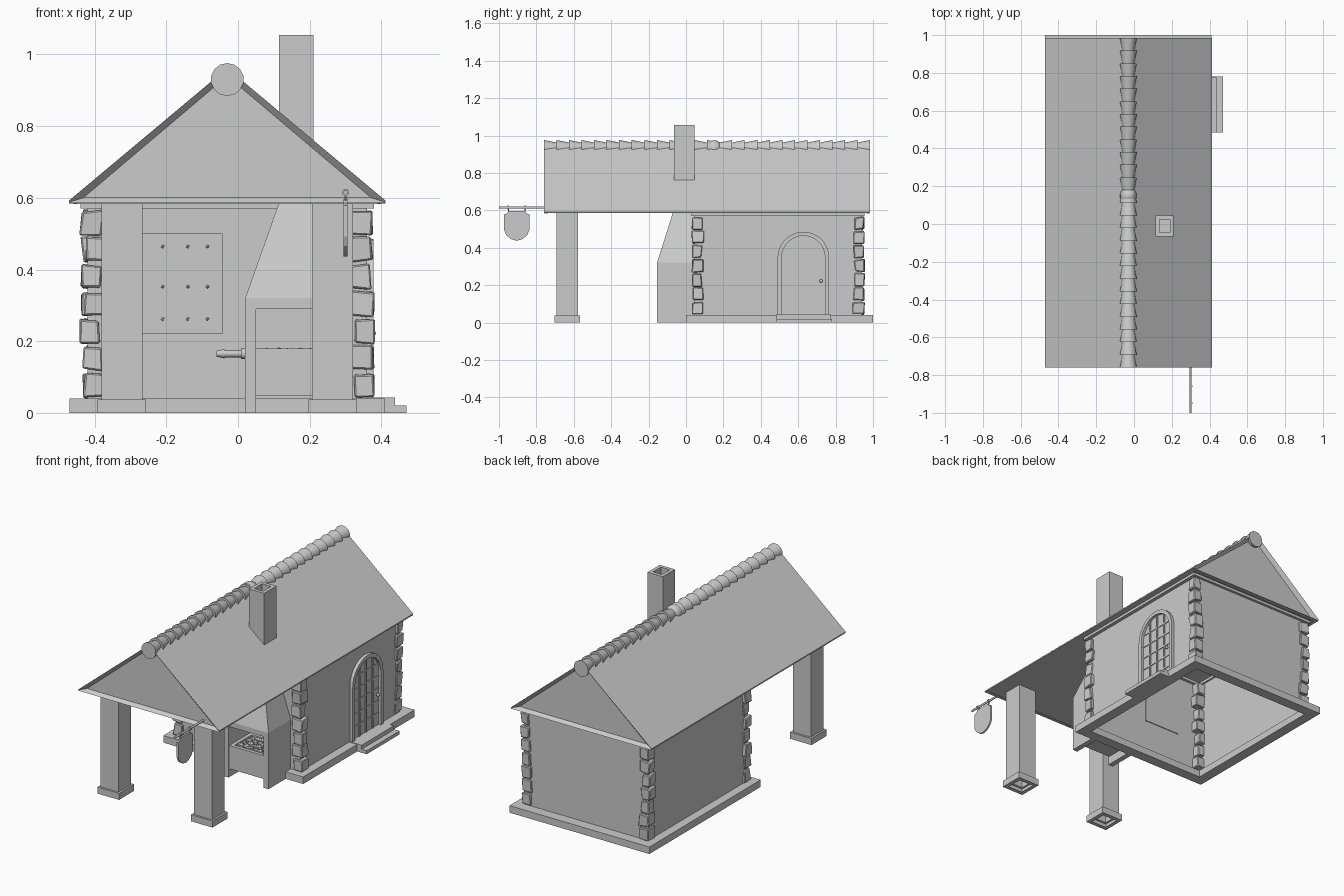
import bpy, bmesh, math, random
from mathutils import Matrix, Vector

if "Cube" in bpy.data.objects:
    bpy.data.objects.remove(bpy.data.objects["Cube"])

random.seed(4)
CX = -0.03  # centre line of the house


def finish(name, bm, smooth=False):
    bmesh.ops.recalc_face_normals(bm, faces=bm.faces)
    me = bpy.data.meshes.new(name)
    bm.to_mesh(me)
    bm.free()
    ob = bpy.data.objects.new(name, me)
    bpy.context.collection.objects.link(ob)
    if smooth:
        bpy.ops.object.select_all(action='DESELECT')
        ob.select_set(True)
        bpy.context.view_layer.objects.active = ob
        bpy.ops.object.shade_smooth_by_angle(angle=math.radians(40))
    return ob


def add_box(bm, x, y, z, jitter=0.0):
    m = Matrix.Translation(((x[0]+x[1])/2, (y[0]+y[1])/2, (z[0]+z[1])/2)) @ \
        Matrix.Diagonal((x[1]-x[0], y[1]-y[0], z[1]-z[0], 1))
    vs = bmesh.ops.create_cube(bm, size=1, matrix=m)['verts']
    for v in vs:
        v.co += Vector([random.uniform(-jitter, jitter) for _ in range(3)])
    return vs


def box(name, x, y, z):
    bm = bmesh.new()
    add_box(bm, x, y, z)
    return finish(name, bm)


def loft(bm, loops, closed=False, cap=False):
    # bridge successive loops of points with quads
    rings = [[bm.verts.new(p) for p in lp] for lp in loops]
    n = len(rings[0])
    pairs = list(zip(rings, rings[1:])) + ([(rings[-1], rings[0])] if closed else [])
    for a, b in pairs:
        for i in range(n):
            j = (i+1) % n
            bm.faces.new((a[i], a[j], b[j], b[i]))
    if cap:
        bm.faces.new(rings[0])
        bm.faces.new(rings[-1])


def rect(x, y, z, d=0.0):
    return [(x[0]+d, y[0]+d, z), (x[1]-d, y[0]+d, z), (x[1]-d, y[1]-d, z), (x[0]+d, y[1]-d, z)]


def add_rod(bm, a, b, r1, r2=None, seg=10):
    a, b = Vector(a), Vector(b)
    rot = (b-a).to_track_quat('Z', 'Y').to_matrix().to_4x4()
    bmesh.ops.create_cone(bm, cap_ends=True, segments=seg, radius1=r1,
                          radius2=r1 if r2 is None else r2, depth=(b-a).length,
                          matrix=Matrix.Translation((a+b)/2) @ rot)


# roof prism with recessed gable panels
bm = bmesh.new()
prof = [(CX-0.442, 0.585), (CX+0.442, 0.585), (CX+0.442, 0.592), (CX, 0.962), (CX-0.442, 0.592)]
loft(bm, [[(x, y, z) for x, z in prof] for y in (-0.76, 0.985)], cap=True)
bm.normal_update()
bmesh.ops.recalc_face_normals(bm, faces=bm.faces)
for f in [f for f in bm.faces if abs(f.normal.y) > 0.9]:
    s = 1 if f.normal.y > 0 else -1
    bmesh.ops.inset_region(bm, faces=[f], thickness=0.022)
    bmesh.ops.translate(bm, vec=(0, -0.02*s, 0), verts=f.verts[:])
finish("roof", bm)

# ridge tiles: flared ends point outward from the meeting tile
bm = bmesh.new()
n, y0, y1, mid = 26, -0.76, 0.985, 0.15
step = (y1-y0)/n
for i in range(n):
    a, b = y0+i*step, y0+(i+1)*step
    wide, thin = (a, b+0.008) if (a+b)/2 < mid else (b, a-0.008)
    add_rod(bm, (CX, wide, 0.93), (CX, thin, 0.93), 0.046, 0.031, 14)
bmesh.ops.create_uvsphere(bm, u_segments=14, v_segments=8, radius=0.045,
                          matrix=Matrix.Translation((CX, mid, 0.93)))
finish("ridge_tiles", bm, True)

# open-bottomed walls, foundation ring and top trim
WX, WY = (CX-0.39, CX+0.39), (0.045, 0.94)
bm = bmesh.new()
loft(bm, [rect(WX, WY, z) for z in (0.03, 0.585)])
finish("walls", bm)
FX, FY = (-0.47, 0.41), (0.0, 1.0)
bm = bmesh.new()
loft(bm, [rect(FX, FY, 0), rect(FX, FY, 0.04), rect(FX, FY, 0.04, 0.06), rect(FX, FY, 0, 0.06)], closed=True)
finish("foundation", bm)
TX, TY = (CX-0.41, CX+0.41), (0.03, 0.955)
bm = bmesh.new()
loft(bm, [rect(TX, TY, 0.57), rect(TX, TY, 0.588), rect(TX, TY, 0.588, 0.03), rect(TX, TY, 0.57, 0.03)], closed=True)
finish("wall_trim", bm)

# rough corner stones
for sx, nx in ((-1, "left"), (1, "right")):
    for sy, ny in ((-1, "front"), (1, "back")):
        bm = bmesh.new()
        h = 0.53/7
        for k in range(7):
            ox = CX+sx*(0.403+random.uniform(-0.007, 0.006))
            oy = WY[0]-0.012 if sy < 0 else WY[1]+0.012
            w, d = random.uniform(0.05, 0.062), random.uniform(0.05, 0.062)
            z = 0.04+k*h
            add_box(bm, sorted((ox, ox-sx*w)), sorted((oy, oy-sy*d)),
                    (z+0.004, z+h-0.006), 0.005)
        bmesh.ops.bevel(bm, geom=bm.edges[:], offset=0.004, segments=1, affect='EDGES')
        finish(f"corner_stones_{ny}_{nx}", bm)

# porch posts on hollow plinths
for s, nm in ((-1, "left"), (1, "right")):
    px, py = CX+s*0.294, -0.635
    bm = bmesh.new()
    loops = [(0.045, 0), (0.068, 0), (0.068, 0.037), (0.057, 0.037), (0.057, 0.59)]
    loft(bm, [rect((px-r, px+r), (py-r, py+r), z) for r, z in loops])
    finish(f"porch_post_{nm}", bm)

# chimney above the roof, hollow at the top
QX, QY = (0.114, 0.21), (-0.065, 0.045)
bm = bmesh.new()
loft(bm, [rect(QX, QY, 0.58), rect(QX, QY, 1.055), rect(QX, QY, 1.055, 0.02), rect(QX, QY, 0.9, 0.02)], cap=True)
finish("chimney", bm)

# forge: side walls, trough with coal, tapering hood
HX, HY = (0.02, 0.30), (-0.155, 0.045)
box("forge_wall_left", (0.02, 0.05), HY, (0, 0.30))
box("forge_wall_right", (0.27, 0.30), HY, (0, 0.30))
bm = bmesh.new()
tx, ty = (0.05, 0.27), (-0.15, 0.045)
loft(bm, [rect(tx, ty, 0.048), rect(tx, ty, 0.18), rect(tx, ty, 0.18, 0.02), rect(tx, ty, 0.155, 0.02)], cap=True)
finish("forge_trough", bm)
bm = bmesh.new()
loft(bm, [rect(HX, HY, 0.32, 0.03), rect(HX, HY, 0.29, 0.03), rect(HX, HY, 0.29),
          rect(HX, HY, 0.32), rect((0.115, 0.21), (-0.07, 0.045), 0.588)], cap=True)
finish("forge_hood", bm)
bm = bmesh.new()
for i in range(6):
    for j in range(5):
        p = (0.08+i*0.032+random.uniform(-.007, .007), -0.12+j*0.034+random.uniform(-.007, .007), 0.162)
        bmesh.ops.create_icosphere(bm, subdivisions=1, radius=random.uniform(0.015, 0.021),
                                   matrix=Matrix.Translation(p))
finish("coal", bm)
bm = bmesh.new()
add_rod(bm, (-0.05, -0.06, 0.165), (0.02, -0.06, 0.165), 0.010)
add_rod(bm, (0.008, -0.06, 0.165), (0.021, -0.06, 0.165), 0.015)
add_rod(bm, (-0.06, -0.06, 0.165), (-0.038, -0.06, 0.165), 0.008, 0.013)
finish("air_pipe", bm, True)

# studded shutter on the front wall
box("shutter", (-0.27, -0.043), (0.03, 0.05), (0.22, 0.50))
bm = bmesh.new()
for x in (-0.21, -0.14, -0.085):
    for z in (0.262, 0.352, 0.464):
        bmesh.ops.create_icosphere(bm, subdivisions=1, radius=0.005, matrix=Matrix.Translation((x, 0.03, z)))
finish("shutter_studs", bm)

# arched door: frame, leaf, lattice and knob
DY, SZ = 0.6275, 0.348


def arch(r, x):
    pts = [(x, DY+r*math.cos(t*math.pi/14), SZ+r*math.sin(t*math.pi/14)) for t in range(15)]
    return [(x, DY+r, 0.038)] + pts + [(x, DY-r, 0.038)]


bm = bmesh.new()
loft(bm, [arch(0.1375, 0.355), arch(0.1375, 0.378), arch(0.116, 0.378), arch(0.116, 0.355)], closed=True)
finish("door_frame", bm)
bm = bmesh.new()
loft(bm, [arch(0.118, 0.35), arch(0.118, 0.363)], cap=True)
finish("door_leaf", bm)
bm = bmesh.new()
for dy in (-0.058, 0, 0.058):
    top = SZ+math.sqrt(0.116**2-dy**2)
    add_box(bm, (0.36, 0.368), (DY+dy-0.005, DY+dy+0.005), (0.04, top))
for z in (0.11, 0.18, 0.25, 0.32, 0.39):
    w = math.sqrt(0.116**2-max(0, z-SZ)**2)
    add_box(bm, (0.36, 0.367), (DY-w, DY+w), (z-0.005, z+0.005))
finish("door_lattice", bm)
bm = bmesh.new()
bmesh.ops.create_icosphere(bm, subdivisions=2, radius=0.009, matrix=Matrix.Translation((0.376, 0.722, 0.222)))
finish("door_knob", bm, True)

# door steps
box("upper_step", (0.36, 0.438), (0.485, 0.775), (0.018, 0.043))
box("lower_step", (0.38, 0.47), (0.485, 0.78), (0, 0.02))

# hanging sign: bar, rings and blank shield board
bm = bmesh.new()
add_rod(bm, (0.30, -1.0, 0.615), (0.30, -0.73, 0.615), 0.006)
for y in (-0.95, -0.86):
    add_rod(bm, (0.30, y-0.004, 0.615), (0.30, y+0.004, 0.615), 0.010)
    add_rod(bm, (0.30, y, 0.615), (0.30, y, 0.585), 0.003, seg=6)
finish("sign_bar", bm, True)
half = [(0.045, 0.597), (0.05, 0.585), (0.067, 0.578), (0.067, 0.492), (0.055, 0.466), (0.03, 0.446)]
shield = half + [(0, 0.437)] + [(-a, z) for a, z in reversed(half)]
bm = bmesh.new()
loft(bm, [[(x, -0.905+a, z) for a, z in shield] for x in (0.295, 0.305)], cap=True)
finish("sign_board", bm)
